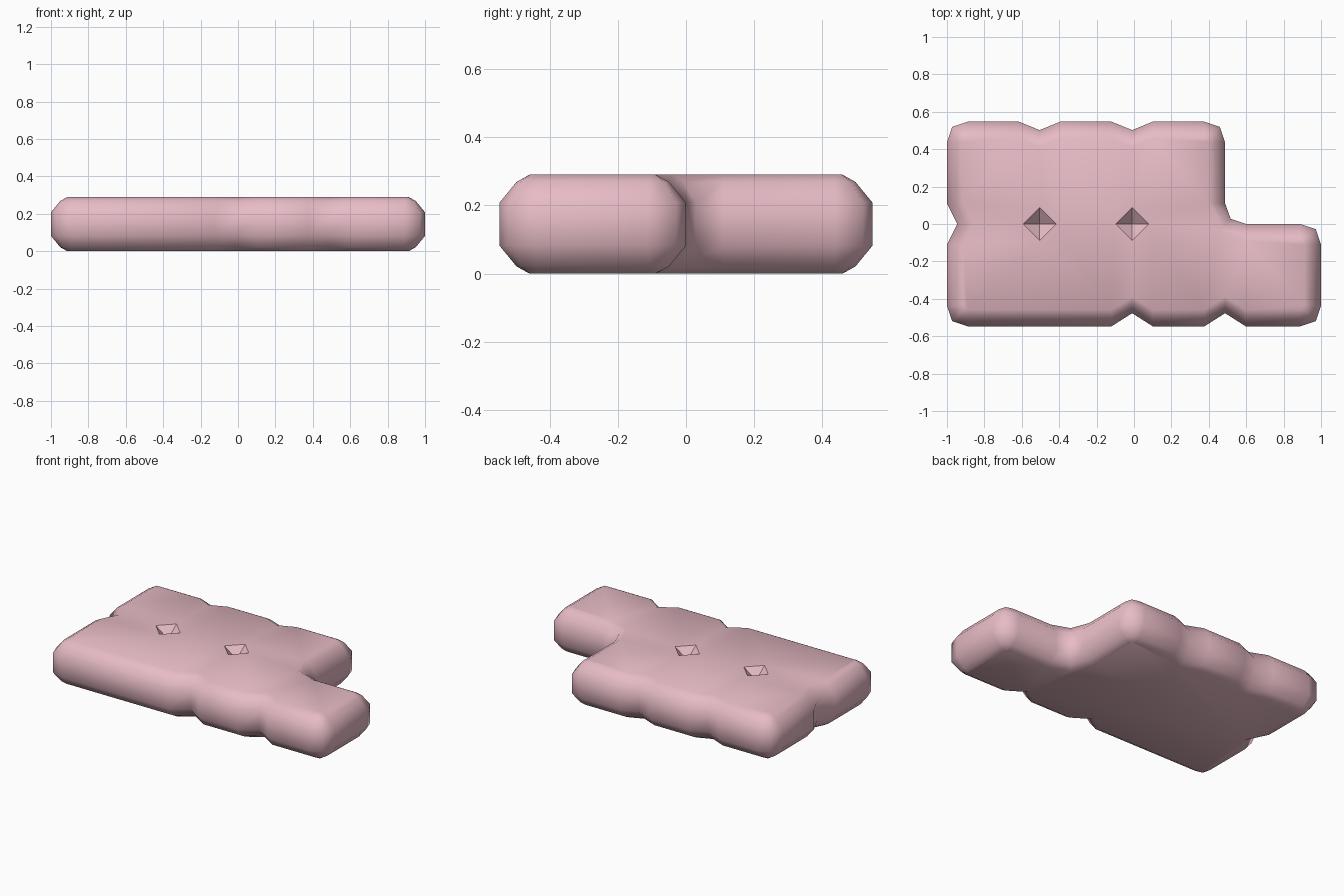
import bpy, bmesh, math

if "Cube" in bpy.data.objects:
    bpy.data.objects.remove(bpy.data.objects["Cube"])

Y = 0.547   # half depth
H = 0.29    # height
S = 0.7

# Outline features: each point holds a position and its inward direction.
def corner(x, y, sx, sy, first_along_y):
    """Rounded convex corner; sx, sy point outwards."""
    pts = [(x, y - sy * .11, -sx, 0),
           (x - sx * .028, y - sy * .028, -sx * S, -sy * S),
           (x - sx * .11, y, 0, -sy)]
    return pts if first_along_y else pts[::-1]

def notch(x, y, nx, ny, depth):
    """V-shaped seam in a side whose outward normal is (nx, ny)."""
    tx, ty = -ny, nx
    return [(x + tx * a - nx * d, y + ty * a - ny * d, -nx, -ny)
            for a, d in ((-.11, 0), (0, depth), (.11, 0))]

outline = (corner(-1, -Y, -1, -1, True)
           + notch(-.01, -Y, 0, -1, .07)
           + notch(.487, -Y, 0, -1, .07)
           + corner(1, -Y, 1, -1, False)
           + corner(1, 0, 1, 1, True)
           + [(.6, 0, 0, -1), (.517, .028, -S, -S), (.487, .11, -1, 0)]
           + corner(.487, Y, 1, 1, True)
           + notch(-.01, Y, 0, 1, .045)
           + notch(-.505, Y, 0, 1, .045)
           + corner(-1, Y, -1, 1, False)
           + notch(-1, 0, -1, 0, .055))

bm = bmesh.new()

# Rounded side wall: stacked rings (inset, height)
rings = []
for inset, z in ((.088, 0), (.05, .021), (0, .082),
                 (0, H - .082), (.05, H - .021), (.088, H)):
    rings.append([bm.verts.new((x + dx * inset, y + dy * inset, z))
                  for x, y, dx, dy in outline])
n = len(outline)
for a, b in zip(rings, rings[1:]):
    for i in range(n):
        j = (i + 1) % n
        bm.faces.new((a[i], a[j], b[j], b[i]))

# Flat underside
bm.faces.new(rings[0][::-1])

# Diamond pits where four blocks meet
rim_edges = []
sharp_edges = []
for px in (-.505, -.01):
    rim = [bm.verts.new((px + .088 * math.cos(k * math.pi / 2),
                         .088 * math.sin(k * math.pi / 2), H)) for k in range(4)]
    base = bm.verts.new((px, 0, H - .065))
    for k in range(4):
        f = bm.faces.new((rim[k], rim[(k + 1) % 4], base))
        sharp_edges += list(f.edges)
        rim_edges.append(bm.edges.get((rim[k], rim[(k + 1) % 4])))

# Top surface around the pits
top = rings[-1]
loop = [bm.edges.get((top[i], top[(i + 1) % n])) for i in range(n)]
bmesh.ops.triangle_fill(bm, use_beauty=True, edges=loop + rim_edges,
                        normal=(0, 0, 1))
for e in sharp_edges:
    e.smooth = False
bmesh.ops.recalc_face_normals(bm, faces=bm.faces[:])

mesh = bpy.data.meshes.new("cushion_slab")
bm.to_mesh(mesh)
bm.free()
slab = bpy.data.objects.new("cushion_slab", mesh)
bpy.context.collection.objects.link(slab)

pink = bpy.data.materials.new("pink")
pink.diffuse_color = (.8, .5, .56, 1)
pink.use_nodes = True
pink.node_tree.nodes["Principled BSDF"].inputs["Base Color"].default_value = pink.diffuse_color
mesh.materials.append(pink)

bpy.context.view_layer.objects.active = slab
slab.select_set(True)
bpy.ops.object.shade_smooth_by_angle(angle=math.radians(60))
